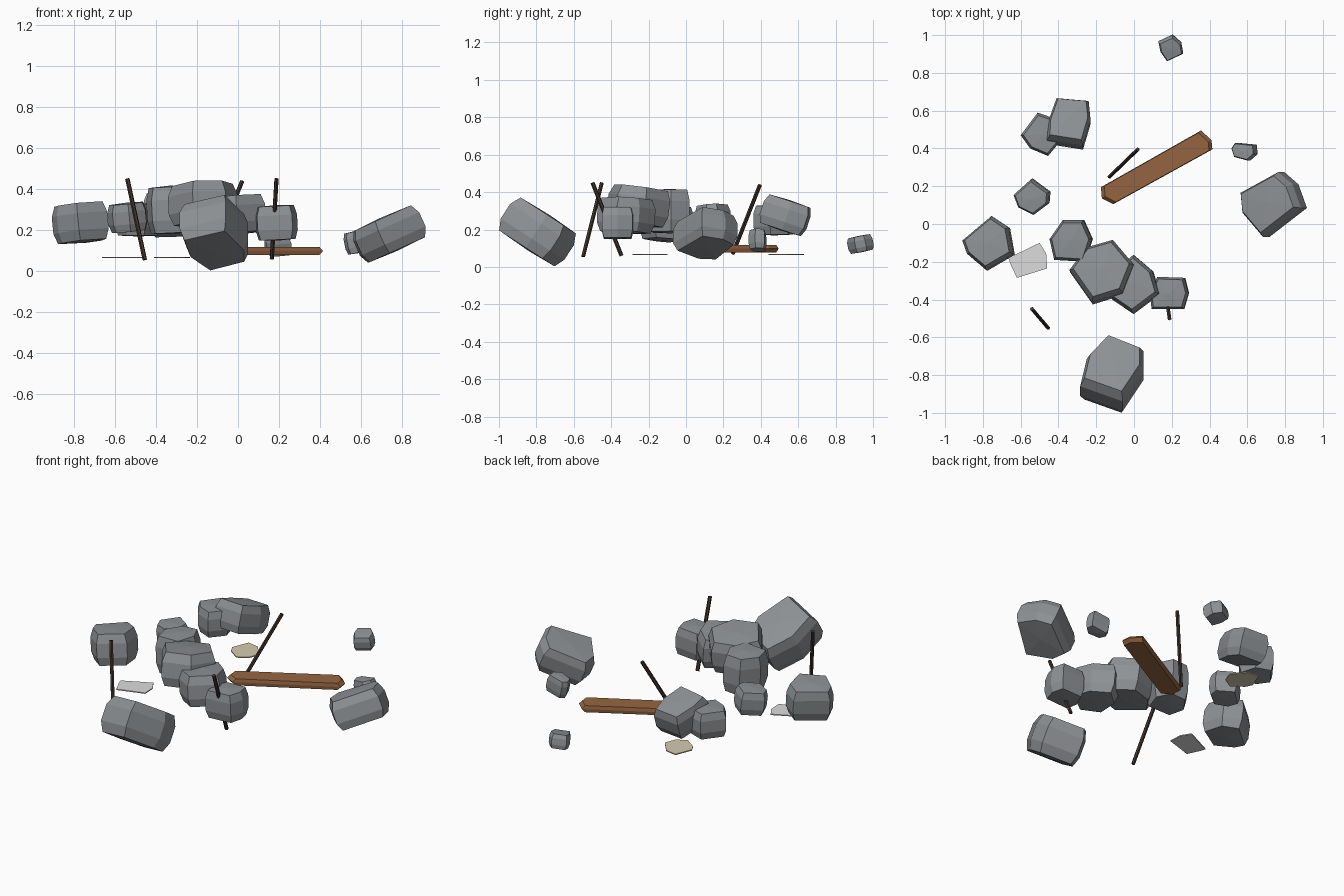
import bpy, bmesh
from mathutils import Vector

if "Cube" in bpy.data.objects:
    bpy.data.objects.remove(bpy.data.objects["Cube"])


def material(name, rgb):
    m = bpy.data.materials.new(name)
    m.diffuse_color = (*rgb, 1)
    m.use_nodes = True
    m.node_tree.nodes["Principled BSDF"].inputs["Base Color"].default_value = m.diffuse_color
    return m


stone = material("stone grey", (0.27, 0.285, 0.30))
wood = material("plank brown", (0.30, 0.13, 0.052))
iron = material("rusty dark rod", (0.052, 0.033, 0.027))
white = material("pale sheet", (0.72, 0.72, 0.72))
beige = material("beige sheet", (0.66, 0.59, 0.42))


def finish(name, bm, mat):
    bmesh.ops.recalc_face_normals(bm, faces=bm.faces)
    me = bpy.data.meshes.new(name)
    bm.to_mesh(me)
    bm.free()
    me.materials.append(mat)
    ob = bpy.data.objects.new(name, me)
    bpy.context.collection.objects.link(ob)
    return ob


def chunk(name, z, half, outline, slope=(0, 0), cap=0.87, mat=stone, dome=0.06,
          rings=None):
    """Faceted slab: plan outline on a sloping plane, stacked rings, domed caps."""
    rings = rings or [(-1, cap), (-0.45, 1), (0.45, 1), (1, cap)]
    sx, sy = slope
    normal = Vector((-sx, -sy, 1)).normalized()
    n = len(outline)
    c = Vector((sum(p[0] for p in outline) / n, sum(p[1] for p in outline) / n, z))
    arms = [Vector((x - c.x, y - c.y, sx * (x - c.x) + sy * (y - c.y)))
            for x, y in outline]
    bm = bmesh.new()
    loops = [[bm.verts.new(c + normal * half * h + a * s) for a in arms]
             for h, s in rings]
    for lo, hi in zip(loops, loops[1:]):
        for i in range(n):
            j = (i + 1) % n
            bm.faces.new((lo[i], lo[j], hi[j], hi[i]))
    for ring, side in ((loops[0], -1), (loops[-1], 1)):
        if dome:
            tip = bm.verts.new(c + normal * half * side * (1 + dome))
            for i in range(n):
                bm.faces.new((ring[i], ring[(i + 1) % n], tip))
        else:
            bm.faces.new(ring)
    return finish(name, bm, mat)


def rod(name, a, b, radius=0.011):
    a, b = Vector(a), Vector(b)
    bm = bmesh.new()
    bmesh.ops.create_cone(bm, cap_ends=True, segments=6, radius1=radius,
                          radius2=radius, depth=(b - a).length)
    turn = (b - a).to_track_quat('Z', 'Y').to_matrix().to_4x4()
    turn.translation = (a + b) / 2
    bm.transform(turn)
    finish(name, bm, iron)


# Large tilted boulders
chunk("front_boulder", 0.182, 0.105,
      [(-.14, -.625), (.05, -.70), (.05, -.80), (-.06, -.965), (-.285, -.885), (-.25, -.74)],
      (0, -.65))
chunk("right_boulder", 0.178, 0.085,
      [(.58, .165), (.78, .275), (.855, .21), (.90, .085), (.70, -.07), (.59, .06)],
      (.45, 0))
chunk("left_boulder", 0.235, 0.092,
      [(-.905, -.09), (-.75, .04), (-.66, -.02), (-.635, -.16), (-.78, -.245), (-.88, -.16)],
      (.1, -.06))

# Ridge of overlapping rocks in the middle
chunk("ridge_rock_back", 0.298, 0.112,
      [(-.445, -.08), (-.375, .02), (-.265, .02), (-.22, -.08), (-.26, -.2), (-.42, -.19)],
      (.05, 0))
chunk("ridge_rock_main", 0.325, 0.098,
      [(-.34, -.25), (-.25, -.13), (-.11, -.09), (0, -.22), (-.06, -.37), (-.22, -.42)],
      (.05, -.14))
chunk("ridge_rock_right", 0.275, 0.09,
      [(0, -.165), (.1, -.25), (.135, -.37), (-.005, -.475), (-.115, -.40), (-.1, -.25)],
      (.08, -.05))
chunk("ridge_rock_end", 0.235, 0.082,
      [(.085, -.37), (.125, -.28), (.27, -.285), (.29, -.365), (.265, -.45), (.095, -.45)],
      (.05, 0))

# Rocks at the back left
chunk("back_rock_upper", 0.275, 0.08,
      [(-.41, .655), (-.24, .64), (-.23, .54), (-.27, .405), (-.46, .435), (-.455, .53)],
      (0, -.33))
chunk("back_rock_lower", 0.25, 0.077,
      [(-.6, .47), (-.51, .59), (-.41, .555), (-.38, .45), (-.455, .36), (-.55, .40)])
chunk("left_rock_small", 0.262, 0.068,
      [(-.635, .155), (-.54, .24), (-.445, .17), (-.45, .11), (-.53, .05), (-.61, .09)],
      (.1, .05))

# Small loose stones
chunk("far_stone", 0.123, 0.042,
      [(.13, .965), (.205, 1.0), (.25, .96), (.26, .905), (.175, .865), (.14, .915)],
      (0, .2))
chunk("right_stone", 0.142, 0.052,
      [(.52, .40), (.54, .43), (.645, .42), (.65, .37), (.61, .335), (.535, .355)],
      (.2, 0))

# Wooden plank with pointed ends
chunk("plank", 0.098, 0.02,
      [(-.175, .195), (-.17, .135), (-.11, .105), (.415, .395), (.41, .445), (.355, .495)],
      cap=0.94, mat=wood, dome=0, rings=[(-1, .94), (0, 1), (1, .94)])

# Bent-out metal rods
rod("rod_left", (-.455, -.55, .055), (-.54, -.45, .45))
rod("rod_front", (.165, -.345, .06), (.188, -.5, .45))
rod("rod_back", (-.13, .25, .07), (.02, .395, .438))

# Thin flat sheets
flat = dict(dome=0, rings=[(-1, 1), (1, 1)])
chunk("pale_sheet", 0.066, 0.003,
      [(-.665, -.18), (-.50, -.10), (-.465, -.155), (-.46, -.235), (-.62, -.285), (-.655, -.21)],
      mat=white, **flat)
chunk("beige_sheet", 0.066, 0.003,
      [(-.235, .54), (-.26, .475), (-.32, .44), (-.39, .49), (-.41, .53), (-.37, .63), (-.30, .618)],
      mat=beige, **flat)
